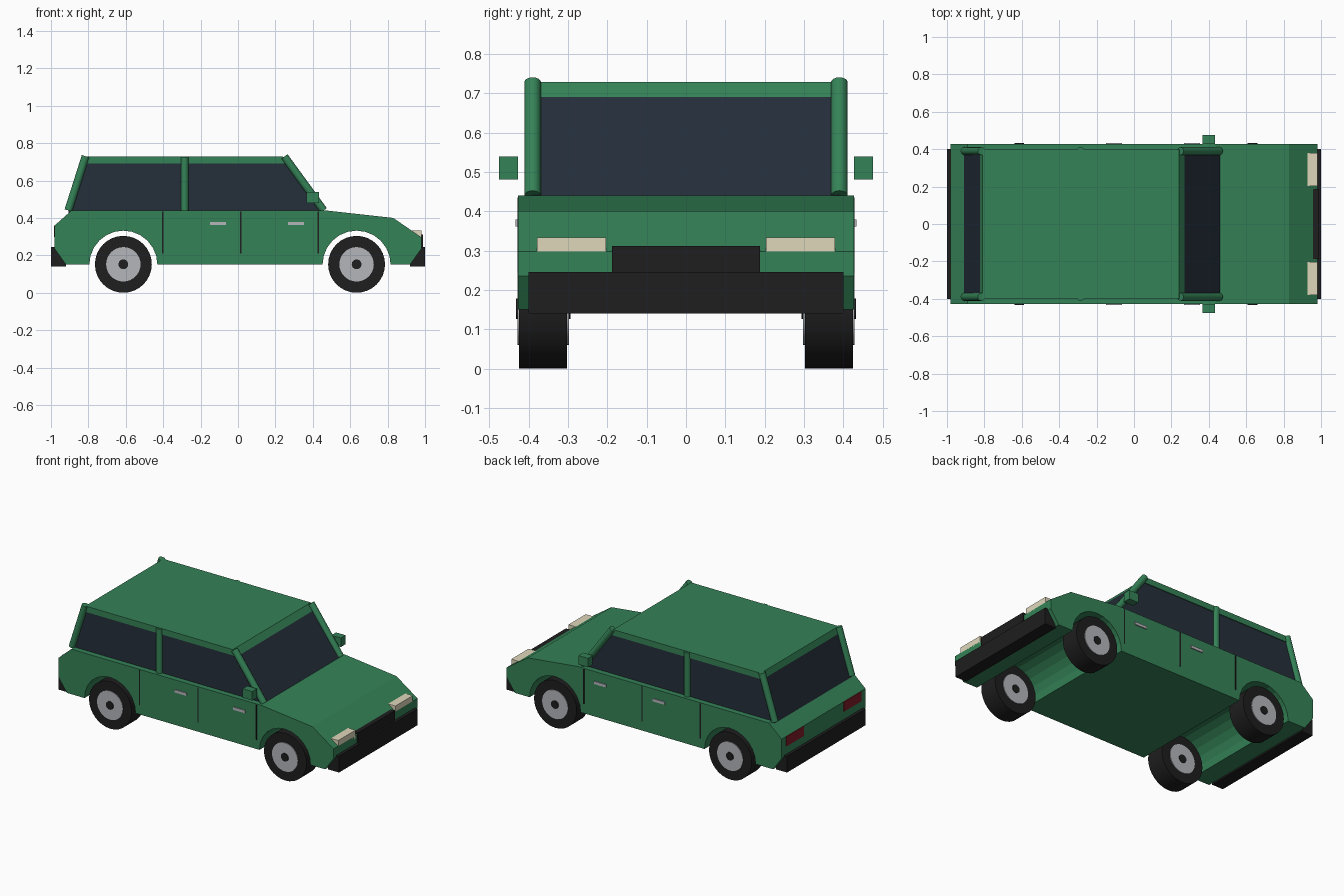
import bpy, bmesh, math
from mathutils import Vector

if "Cube" in bpy.data.objects:
    bpy.data.objects.remove(bpy.data.objects["Cube"])


def material(name, color):
    m = bpy.data.materials.new(name)
    m.diffuse_color = (*color, 1)
    m.use_nodes = True
    m.node_tree.nodes["Principled BSDF"].inputs["Base Color"].default_value = m.diffuse_color
    return m


GREEN = material("green_paint", (0.035, 0.225, 0.095))
GLASS = material("dark_glass", (0.018, 0.028, 0.042))
BLACK = material("black_rubber", (0.013, 0.013, 0.014))
SILVER = material("silver", (0.46, 0.47, 0.50))
CREAM = material("cream_lamp", (0.74, 0.68, 0.50))
RED = material("red_lamp", (0.22, 0.012, 0.02))


def finish(bm, name, mat):
    bmesh.ops.recalc_face_normals(bm, faces=bm.faces)
    me = bpy.data.meshes.new(name)
    bm.to_mesh(me)
    bm.free()
    me.materials.append(mat)
    ob = bpy.data.objects.new(name, me)
    bpy.context.collection.objects.link(ob)
    return ob


def prism(name, profile, half_width, mat):
    """Side profile in (x, z), extruded across the car's width."""
    bm = bmesh.new()
    face = bm.faces.new([bm.verts.new((x, -half_width, z)) for x, z in profile])
    ext = bmesh.ops.extrude_face_region(bm, geom=[face])
    verts = [v for v in ext["geom"] if isinstance(v, bmesh.types.BMVert)]
    bmesh.ops.translate(bm, verts=verts, vec=(0, 2 * half_width, 0))
    return finish(bm, name, mat)


def box(name, xs, ys, zs, mat):
    bm = bmesh.new()
    bmesh.ops.create_cube(bm, size=1)
    for v in bm.verts:
        v.co = [r[0] + (c + 0.5) * (r[1] - r[0]) for c, r in zip(v.co, (xs, ys, zs))]
    return finish(bm, name, mat)


def rod(name, a, b, radius, mat, sides):
    """Cylinder between two points."""
    a, b = Vector(a), Vector(b)
    bm = bmesh.new()
    bmesh.ops.create_cone(bm, cap_ends=True, segments=sides, radius1=radius,
                          radius2=radius, depth=(b - a).length)
    rot = (b - a).to_track_quat('Z', 'Y')
    for v in bm.verts:
        v.co = rot @ v.co + (a + b) / 2
    ob = finish(bm, name, mat)
    bpy.context.view_layer.objects.active = ob
    bpy.ops.object.select_all(action='DESELECT')
    ob.select_set(True)
    bpy.ops.object.shade_smooth_by_angle(angle=math.radians(35))
    return ob


WHEEL_X = (-0.613, 0.634)
WHEEL_R = 0.152


def arch(cx, steps=12, r=0.182):
    """Wheel-arch cutout, traced from front to rear."""
    return [(cx + r * math.cos(math.pi * i / steps),
             0.15 + r * math.sin(math.pi * i / steps)) for i in range(steps + 1)]


# Lower body with wheel arches running through the full width
prism("lower_body",
      [(-0.92, 0.15), (-0.98, 0.235), (-0.98, 0.36), (-0.89, 0.44), (0.47, 0.44),
       (0.83, 0.40), (0.98, 0.297), (0.98, 0.235), (0.92, 0.15)]
      + arch(WHEEL_X[1]) + arch(WHEEL_X[0]), 0.427, GREEN)

# Glasshouse and roof share the same end slopes
prism("cabin_glass", [(-0.908, 0.43), (-0.823, 0.69), (0.27, 0.69), (0.467, 0.43)],
      0.392, GLASS)
prism("roof", [(-0.823, 0.69), (-0.81, 0.728), (0.241, 0.728), (0.27, 0.69)],
      0.397, GREEN)

# Bumpers and grille
box("front_bumper", (0.92, 1.0), (-0.4, 0.4), (0.14, 0.245), BLACK)
box("rear_bumper", (-1.0, -0.92), (-0.4, 0.4), (0.14, 0.245), BLACK)
box("grille", (0.94, 0.988), (-0.188, 0.188), (0.23, 0.312), BLACK)

for side, s in (("right", -1), ("left", 1)):
    def span(a, b):
        return tuple(sorted((s * a, s * b)))

    # Roof pillars
    y = s * 0.39
    for label, x0, x1, z1 in (("front", 0.458, 0.248, 0.728),
                              ("middle", -0.285, -0.285, 0.725),
                              ("rear", -0.907, -0.815, 0.73)):
        rod(f"{side}_{label}_pillar", (x0, y, 0.44), (x1, y, z1), 0.021, GREEN, 16)

    # Lamps
    box(f"{side}_headlight", (0.925, 0.98), span(0.203, 0.379), (0.28, 0.333), CREAM)
    box(f"{side}_tail_light", (-0.984, -0.95), span(0.205, 0.38), (0.297, 0.36), RED)

    # Door seams, handles and mirror
    for i, x in enumerate((-0.402, 0.014, 0.43)):
        box(f"{side}_door_seam_{i + 1}", (x - 0.004, x + 0.004),
            span(0.42, 0.429), (0.21, 0.435), BLACK)
    for i, x in enumerate((-0.108, 0.31)):
        box(f"{side}_door_handle_{i + 1}", (x - 0.043, x + 0.043),
            span(0.42, 0.433), (0.361, 0.379), SILVER)
    box(f"{side}_mirror", (0.366, 0.434), span(0.427, 0.475), (0.481, 0.539), GREEN)

    # Wheels
    for label, x in zip(("rear", "front"), WHEEL_X):
        for part, r, inner, outer, mat in (("tyre", WHEEL_R, 0.302, 0.424, BLACK),
                                           ("rim", 0.092, 0.298, 0.428, SILVER),
                                           ("hub", 0.026, 0.294, 0.432, BLACK)):
            rod(f"{side}_{label}_{part}", (x, s * inner, WHEEL_R),
                (x, s * outer, WHEEL_R), r, mat, 32)
